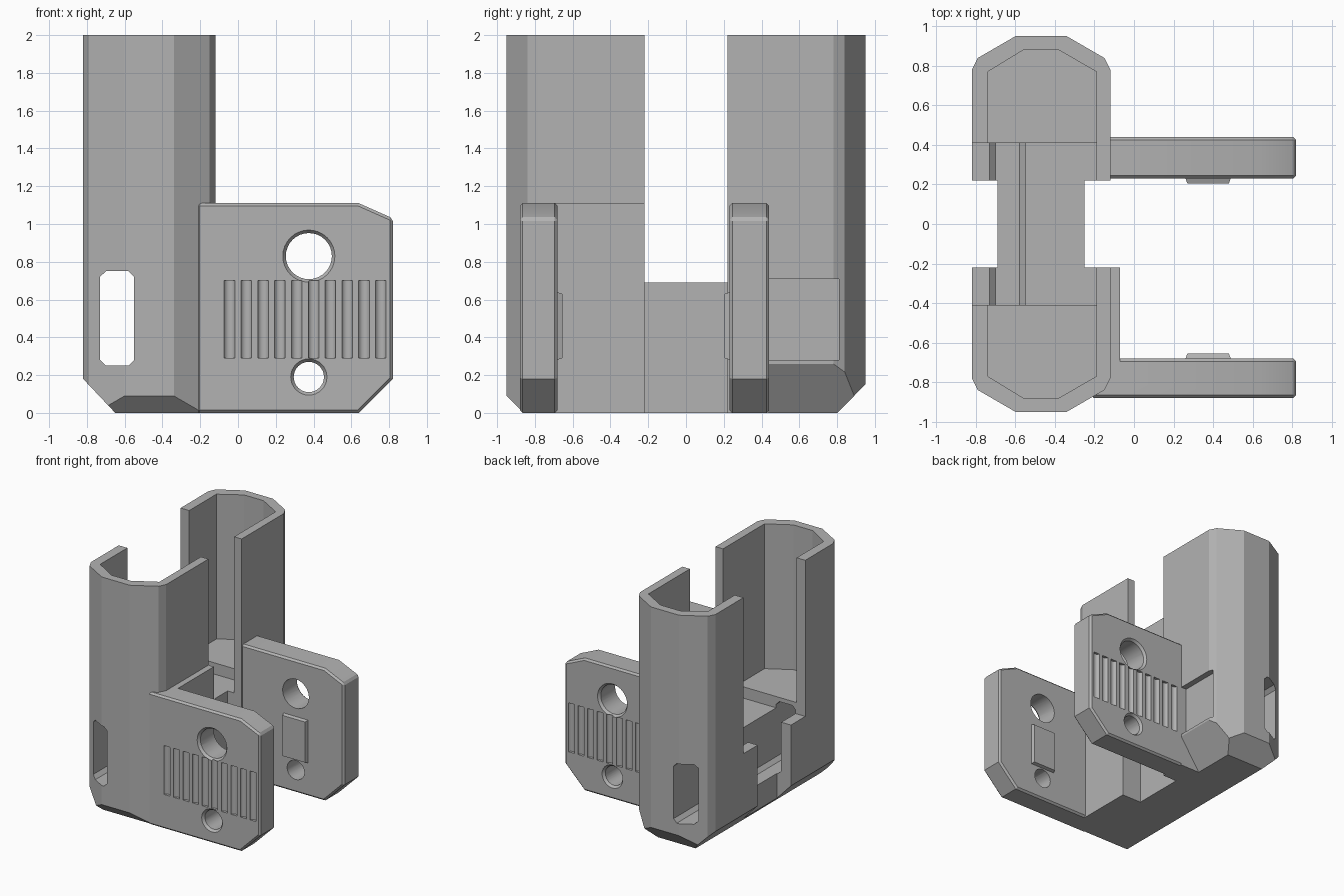
import bpy, bmesh, math
from mathutils import Vector, Matrix

cube = bpy.data.objects.get("Cube")
if cube:
    bpy.data.objects.remove(cube, do_unlink=True)

grey = bpy.data.materials.new("plain grey")
grey.use_nodes = True
grey.diffuse_color = (0.45, 0.45, 0.45, 1)
grey.node_tree.nodes["Principled BSDF"].inputs["Base Color"].default_value = grey.diffuse_color


def finish(name, bm):
    bmesh.ops.recalc_face_normals(bm, faces=bm.faces)
    mesh = bpy.data.meshes.new(name)
    bm.to_mesh(mesh)
    bm.free()
    mesh.materials.append(grey)
    ob = bpy.data.objects.new(name, mesh)
    bpy.context.collection.objects.link(ob)
    return ob


def prism(name, pts, axis, lo, hi):
    """Extrude a 2D outline along an axis; outline uses the other two axes in order."""
    bm = bmesh.new()

    def place(p, t):
        c = list(p)
        c.insert("xyz".index(axis), t)
        return bm.verts.new(c)
    face = bm.faces.new([place(p, lo) for p in pts])
    ext = bmesh.ops.extrude_face_region(bm, geom=[face])["geom"]
    step = Vector([hi - lo if a == axis else 0 for a in "xyz"])
    bmesh.ops.translate(bm, vec=step, verts=[v for v in ext if isinstance(v, bmesh.types.BMVert)])
    return finish(name, bm)


def box(name, x, y, z):
    return prism(name, [(x[0], y[0]), (x[1], y[0]), (x[1], y[1]), (x[0], y[1])], "z", *z)


def cone(name, loc, r1, r2, depth, rot=None, squash=1, sides=32):
    bm = bmesh.new()
    m = Matrix.Translation(loc) @ Matrix.Diagonal((1, squash, 1, 1))
    if rot:
        m = m @ Matrix.Rotation(rot, 4, "X")
    bmesh.ops.create_cone(bm, cap_ends=True, segments=sides, radius1=r1, radius2=r2,
                          depth=depth, matrix=m)
    return finish(name, bm)


def apply(ob, kind, **settings):
    mod = ob.modifiers.new(kind, kind)
    for key, val in settings.items():
        setattr(mod, key, val)
    bpy.context.view_layer.update()
    dg = bpy.context.evaluated_depsgraph_get()
    mesh = bpy.data.meshes.new_from_object(ob.evaluated_get(dg))
    ob.modifiers.clear()
    ob.data = mesh


def combine(ob, op, *others):
    for other in others:
        apply(ob, "BOOLEAN", operation=op, solver="EXACT", object=other)
        bpy.data.objects.remove(other, do_unlink=True)


def capsule(half):
    """Outline with chamfered ends, mirrored front to back."""
    return half + [(x, -y) for x, y in reversed(half)]


# Tower shell with sloped lower edges
outer = [(-.82, .78), (-.79, .84), (-.6, .95), (-.34, .95), (-.15, .84), (-.12, .78)]
inner = [(-.74, .77), (-.56, .88), (-.38, .88), (-.19, .77)]
body = prism("housing", capsule(outer), "z", 0, 2)
combine(body, "DIFFERENCE",
        prism("left_slope", [(-.99, .36), (-.48, -.18), (-.99, -.18)], "y", -1.1, 1.1),
        prism("front_slope", [(-1.04, .18), (-.77, -.09), (-1.04, -.09)], "x", -1, 1),
        prism("back_slope", [(1.1, .3), (.65, -.15), (1.1, -.15)], "x", -1, 1),
        prism("right_slope", [(.06, .52), (-.48, -.26), (.06, -.26)], "y", .44, 1.1),
        box("grip_clearance", (-.17, .1), (.42, .81), (.28, .71)))


# Side plates with holes, grip grooves and an inner pad
def side_plate(name, start, y_in, y_out):
    outline = [(start, 0), (.64, 0), (.82, .18), (.82, 1.03), (.64, 1.11), (start, 1.11)]
    out = 1 if y_out > y_in else -1
    plate = prism(name, outline, "y", min(y_in, y_out), max(y_in, y_out))
    apply(plate, "BEVEL", width=.015, limit_method="ANGLE", angle_limit=math.radians(60))
    pad = box("pad", (.25, .5), sorted((y_in + out * .03, y_in - out * .025)), (.27, .65))
    for v in pad.data.vertices:
        if abs(v.co.y - (y_in - out * .025)) < .001:
            v.co.x += .02 if v.co.x < .3 else -.02
            v.co.z += .02 if v.co.z < .4 else -.02
    combine(plate, "UNION", pad)
    for i in range(10):
        groove = cone("groove", (-.045 + .089 * i, y_out, .495), .028, .028, .41, squash=.8, sides=16)
        combine(plate, "DIFFERENCE", groove)
    turn = -out * math.pi / 2
    for z, r in ((.83, .122), (.19, .08)):
        combine(plate, "DIFFERENCE",
                cone("hole", (.375, y_in, z), r, r, .6, turn),
                cone("countersink", (.375, y_out, z), r, r + .032, .04, turn))
    return plate


combine(body, "UNION",
        side_plate("front_plate", -.22, -.68, -.88),
        side_plate("back_plate", -.3, .23, .44),
        box("side_ledge", (-.3, -.07), (-.8, -.22), (0, 1.11)))

# Hollow towers, lowered middle, waist notches and lengthwise channel
slot = [(-.73, .28), (-.70, .25), (-.58, .25), (-.55, .28),
        (-.55, .72), (-.58, .75), (-.70, .75), (-.73, .72)]
combine(body, "DIFFERENCE",
        prism("cavity", capsule(inner), "z", .785, 2.2),
        box("middle_cut", (-1, -.19), (-.41, .41), (.69, 2.2)),
        box("gap", (-1, .1), (-.22, .22), (.69, 2.2)),
        box("left_notch", (-1, -.69), (-.22, .22), (-.1, 1)),
        box("right_notch", (-.25, .1), (-.22, .22), (-.1, 1)),
        prism("channel", slot, "y", -1.1, 1.1))

# Crisp edges with rounded holes and grooves
bpy.ops.object.select_all(action="DESELECT")
body.select_set(True)
bpy.context.view_layer.objects.active = body
bpy.ops.object.shade_smooth_by_angle(angle=math.radians(24))
